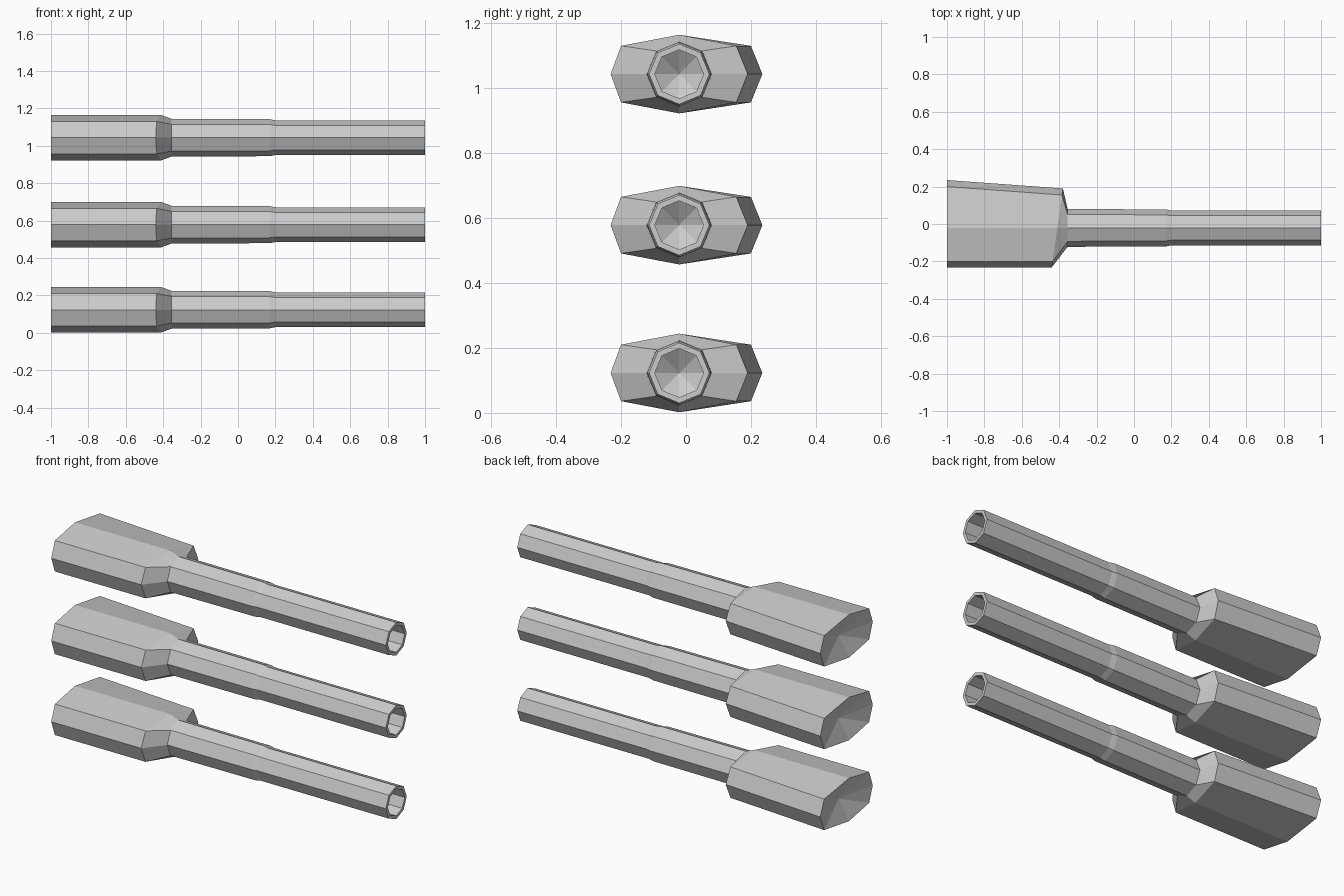
import bpy, bmesh, math

if "Cube" in bpy.data.objects:
    bpy.data.objects.remove(bpy.data.objects["Cube"])

CY = -0.021  # barrel axis in y


def octagon(x, r):
    """Eight-sided ring around the barrel axis, one corner pointing to +y."""
    return [(x, CY + r * math.cos(i * math.pi / 4), r * math.sin(i * math.pi / 4))
            for i in range(8)]


def flat_ring(half, x_at):
    """Wide body ring from its upper half (y, z), mirrored below."""
    pts = half + [(y, -z) for y, z in half[-2:0:-1]]
    return [(x_at(y), y, z) for y, z in pts]


def loft(name, rings, start_tip, end_tip, z):
    """Bridge the rings and close both ends with sunken fans."""
    bm = bmesh.new()
    loops = [[bm.verts.new(p) for p in ring] for ring in rings]
    for a, b in zip(loops, loops[1:]):
        for i in range(8):
            j = (i + 1) % 8
            bm.faces.new((a[i], a[j], b[j], b[i]))
    for loop, tip in ((loops[0], start_tip), (loops[-1], end_tip)):
        t = bm.verts.new(tip)
        for i in range(8):
            bm.faces.new((loop[i], loop[(i + 1) % 8], t))
    bmesh.ops.recalc_face_normals(bm, faces=bm.faces)
    mesh = bpy.data.meshes.new(name)
    bm.to_mesh(mesh)
    bm.free()
    obj = bpy.data.objects.new(name, mesh)
    obj.location.z = z
    bpy.context.collection.objects.link(obj)


rings = [
    # wide rear body, tapering on the +y side, with a slanted front edge
    flat_ring([(0.235, 0), (0.2, 0.087), (CY, 0.121), (-0.2, 0.087), (-0.232, 0)],
              lambda y: -1.0),
    flat_ring([(0.19, 0), (0.155, 0.087), (CY, 0.121), (-0.2, 0.087), (-0.232, 0)],
              lambda y: -0.407 + 0.142 * y),
    # stepped barrel
    octagon(-0.355, 0.101),
    octagon(0.17, 0.099),
    octagon(0.2, 0.093),
    octagon(1.0, 0.093),
    # bore
    octagon(1.0, 0.075),
    octagon(0.8, 0.075),
]

for label, z in (("lower", 0.123), ("middle", 0.578), ("upper", 1.043)):
    loft(label + "_tube", rings, (-0.95, 0, 0), (0.75, CY, 0), z)
